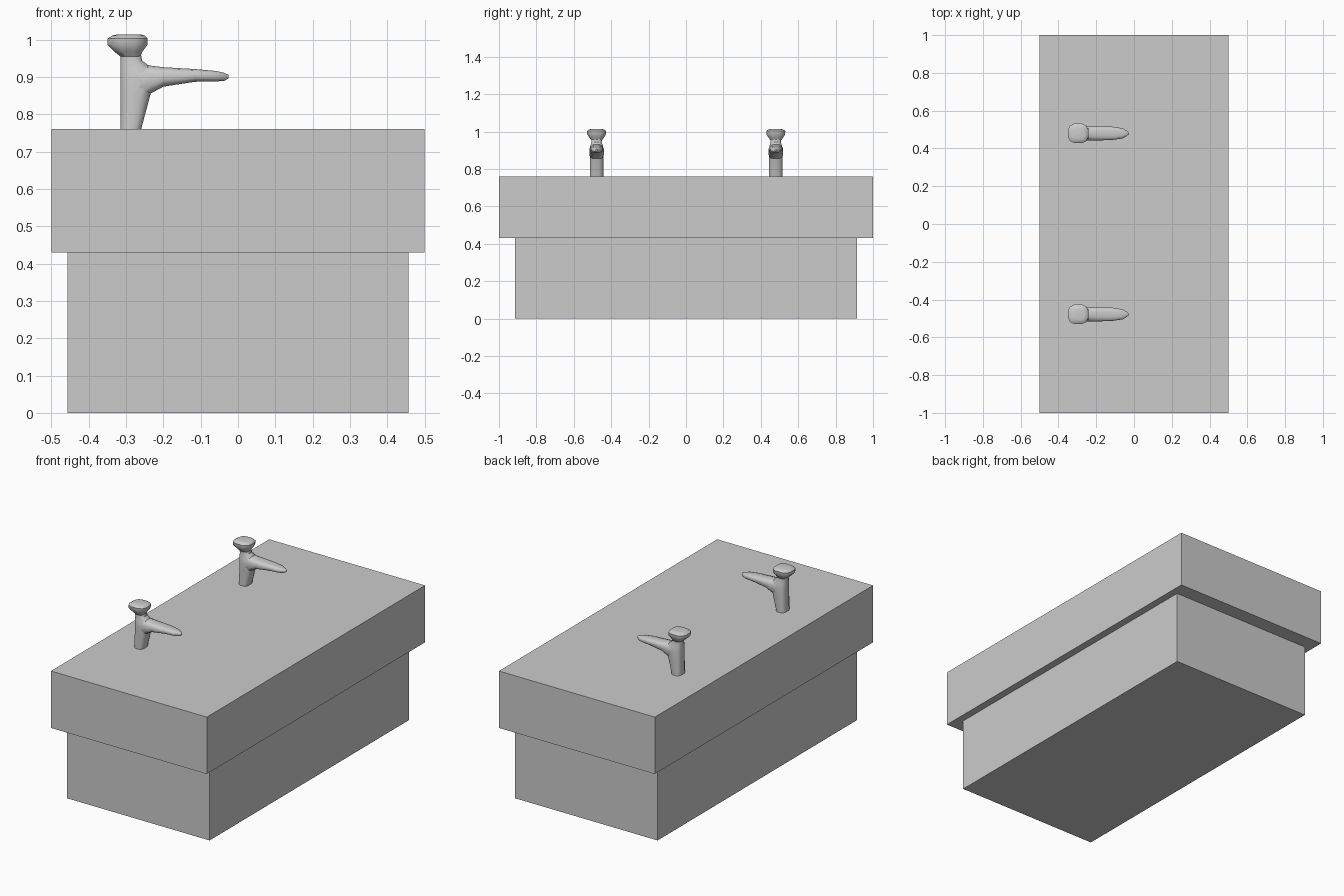
import bpy, bmesh, math
from mathutils import Vector

if "Cube" in bpy.data.objects:
    bpy.data.objects.remove(bpy.data.objects["Cube"])

grey = bpy.data.materials.new("light grey")
grey.diffuse_color = (0.6, 0.6, 0.6, 1)
grey.use_nodes = True
grey.node_tree.nodes["Principled BSDF"].inputs["Base Color"].default_value = grey.diffuse_color


def finish(name, bm, smooth=False):
    bmesh.ops.recalc_face_normals(bm, faces=bm.faces)
    me = bpy.data.meshes.new(name)
    bm.to_mesh(me)
    bm.free()
    ob = bpy.data.objects.new(name, me)
    bpy.context.collection.objects.link(ob)
    me.materials.append(grey)
    if smooth:
        bpy.ops.object.select_all(action='DESELECT')
        ob.select_set(True)
        bpy.context.view_layer.objects.active = ob
        bpy.ops.object.shade_smooth_by_angle(angle=math.radians(40))
    return ob


def box(name, hx, hy, z0, z1):
    bm = bmesh.new()
    bmesh.ops.create_cube(bm, size=1)
    for v in bm.verts:
        v.co = Vector((v.co.x * 2 * hx, v.co.y * 2 * hy,
                       (z0 + z1) / 2 + v.co.z * (z1 - z0)))
    return finish(name, bm)


def loft(name, sections, y0, axis, sides=12, power=0.7):
    """Sections are (position, low, high, half width in y); axis is Z or X."""
    bm = bmesh.new()
    rings = []
    for p, lo, hi, w in sections:
        ring = []
        for i in range(sides):
            a = 2 * math.pi * (i + 0.5) / sides
            c, s = math.cos(a), math.sin(a)
            k = math.cos(math.pi / sides) ** power
            c = math.copysign(abs(c) ** power, c) / k
            s = math.copysign(abs(s) ** power, s) / k
            m = (lo + hi) / 2 + c * (hi - lo) / 2
            co = (m, y0 + s * w, p) if axis == 'Z' else (p, y0 + s * w, m)
            ring.append(bm.verts.new(co))
        rings.append(ring)
    for r, q in zip(rings, rings[1:]):
        for i in range(sides):
            j = (i + 1) % sides
            bm.faces.new((r[i], r[j], q[j], q[i]))
    bm.faces.new(rings[0])
    bm.faces.new(rings[-1])
    return finish(name, bm, True)


# Cabinet and overhanging slab
box("cabinet_base", 0.457, 0.913, 0, 0.43)
box("counter_slab", 0.5, 1.0, 0.43, 0.76)

# Two taps: upright body, tapering spout, rounded knob
body = [(0.758, -0.315, -0.26, 0.036), (0.855, -0.315, -0.234, 0.036),
        (0.89, -0.315, -0.222, 0.037), (0.922, -0.315, -0.228, 0.034),
        (0.944, -0.315, -0.257, 0.027), (0.966, -0.315, -0.261, 0.03)]
spout = [(-0.27, 0.84, 0.936, 0.036), (-0.233, 0.856, 0.93, 0.039),
         (-0.2, 0.874, 0.926, 0.038), (-0.115, 0.887, 0.921, 0.035),
         (-0.06, 0.888, 0.916, 0.027), (-0.037, 0.889, 0.911, 0.013),
         (-0.026, 0.896, 0.906, 0.004)]
knob = [(0.955, -0.315, -0.261, 0.03), (0.968, -0.332, -0.256, 0.039),
        (0.985, -0.349, -0.243, 0.05), (1.003, -0.349, -0.242, 0.051),
        (1.011, -0.336, -0.25, 0.041), (1.014, -0.322, -0.262, 0.028)]
for side, y in (("front", -0.478), ("back", 0.48)):
    loft(side + "_tap_body", body, y, 'Z')
    loft(side + "_tap_spout", spout, y, 'X')
    loft(side + "_tap_knob", knob, y, 'Z')
